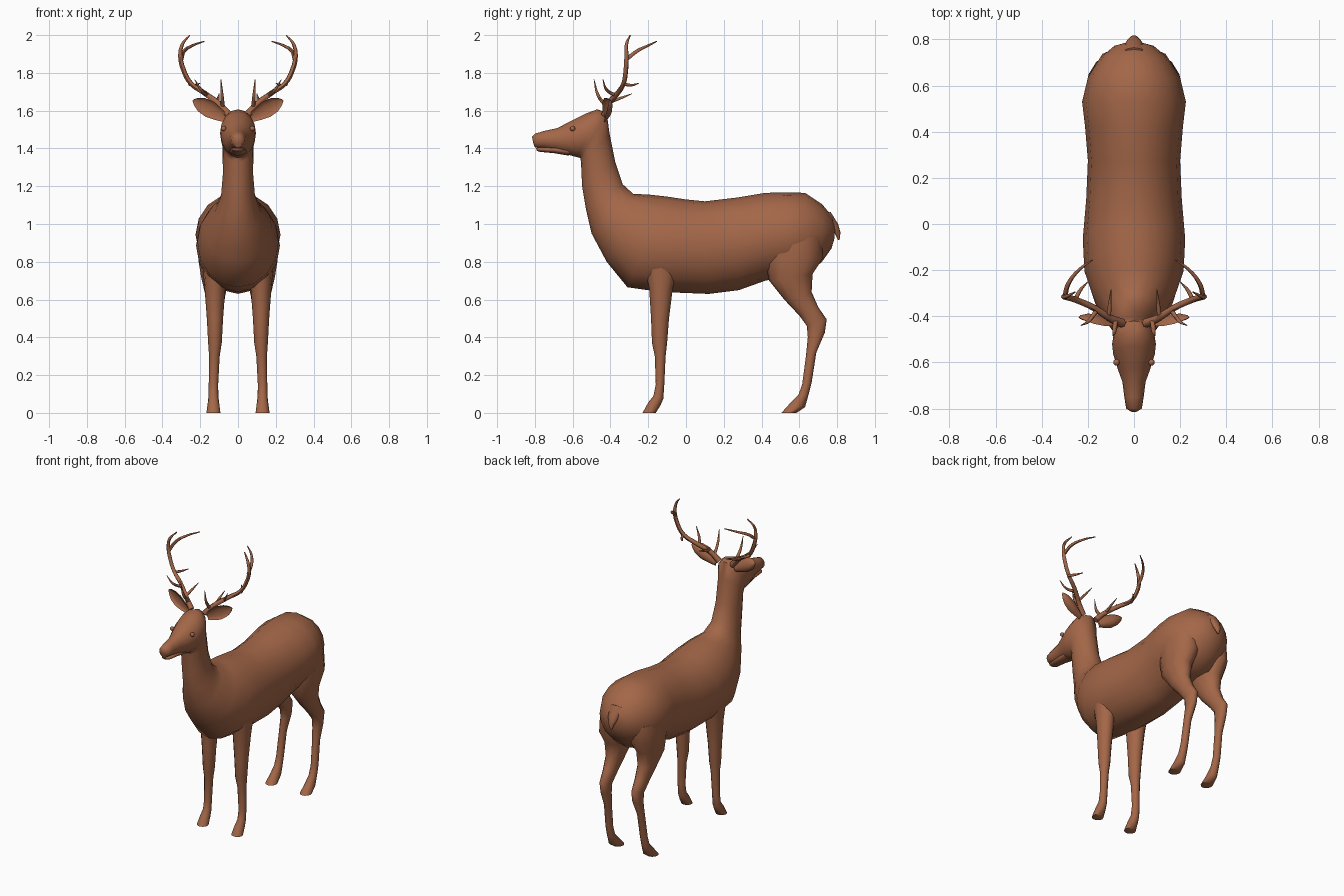
import bpy, bmesh, math
from mathutils import Vector

fur = bpy.data.materials.new("brown")
fur.diffuse_color = (0.37, 0.135, 0.065, 1)


def finish(ob, mirror=False, angle=60):
    ob.data.materials.clear()
    ob.data.materials.append(fur)
    bpy.ops.object.select_all(action='DESELECT')
    ob.select_set(True)
    bpy.context.view_layer.objects.active = ob
    bpy.ops.object.shade_smooth_by_angle(angle=math.radians(angle))
    if mirror:
        ob.modifiers.new("mirror", 'MIRROR')


def skin(name, rings, mirror=False):
    """Join rings of points into one closed surface."""
    bm = bmesh.new()
    loops = [[bm.verts.new(p) for p in r] for r in rings]
    n = len(loops[0])
    for a, b in zip(loops, loops[1:]):
        for i in range(n):
            j = (i + 1) % n
            bm.faces.new((a[i], a[j], b[j], b[i]))
    bm.faces.new(loops[0])
    bm.faces.new(loops[-1])
    bmesh.ops.recalc_face_normals(bm, faces=bm.faces)
    me = bpy.data.meshes.new(name)
    bm.to_mesh(me)
    bm.free()
    ob = bpy.data.objects.new(name, me)
    bpy.context.collection.objects.link(ob)
    finish(ob, mirror)


def loft(name, sections, x=0.0, n=16, mirror=False):
    """Sections are (y1, z1, y2, z2, half width[, x]): opposite outline points."""
    rings = []
    for y1, z1, y2, z2, w, *cx in sections:
        c = Vector((cx[0] if cx else x, (y1 + y2) / 2, (z1 + z2) / 2))
        up = Vector((0, (y2 - y1) / 2, (z2 - z1) / 2))
        rings.append([c + up * math.cos(t) + Vector((w * math.sin(t), 0, 0))
                      for t in (2 * math.pi * i / n for i in range(n))])
    skin(name, rings, mirror)


# Head, neck and trunk in one sweep from nose to rump
loft("body", [
    (-.808, 1.425, -.815, 1.462, .016), (-.80, 1.405, -.80, 1.478, .034),
    (-.75, 1.40, -.75, 1.493, .042), (-.69, 1.388, -.68, 1.508, .05),
    (-.64, 1.372, -.62, 1.54, .07), (-.60, 1.36, -.53, 1.585, .09),
    (-.57, 1.352, -.47, 1.607, .095), (-.56, 1.35, -.42, 1.59, .09),
    (-.556, 1.33, -.405, 1.48, .082), (-.55, 1.20, -.375, 1.33, .08),
    (-.53, 1.08, -.335, 1.21, .09), (-.50, .95, -.28, 1.16, .125),
    (-.42, .80, -.19, 1.155, .18), (-.31, .665, -.10, 1.145, .215),
    (-.13, .64, 0, 1.13, .222), (.12, .63, .10, 1.12, .207),
    (.28, .65, .27, 1.14, .20), (.42, .70, .42, 1.165, .212),
    (.53, .72, .53, 1.167, .225), (.64, .73, .63, 1.165, .20),
    (.72, .80, .72, 1.105, .148), (.77, .87, .775, 1.04, .085),
    (.785, .92, .79, .99, .03)])

# Lower jaw, below the mouth line
loft("lower_jaw", [
    (-.79, 1.388, -.795, 1.402, .018), (-.775, 1.382, -.775, 1.408, .031),
    (-.70, 1.375, -.70, 1.41, .036), (-.62, 1.362, -.62, 1.41, .045)], n=12)

# Tail
loft("tail", [
    (.71, 1.04, .765, 1.065, .05), (.765, .98, .805, 1.0, .036),
    (.79, .945, .818, .955, .02), (.805, .915, .813, .915, .005)], n=10)

# Legs
loft("front_leg", [
    (-.24, .86, -.02, .86, .075, .12), (-.195, .66, -.07, .66, .055, .122),
    (-.185, .50, -.09, .50, .043, .122), (-.18, .37, -.10, .37, .036, .122),
    (-.165, .30, -.108, .30, .028, .125), (-.16, .15, -.115, .15, .025, .13),
    (-.172, .09, -.12, .075, .026, .13), (-.20, .055, -.135, .04, .031, .13),
    (-.23, 0, -.16, 0, .037, .13)], n=12, mirror=True)
loft("back_leg", [
    (.40, .93, .72, .93, .09, .115), (.42, .80, .725, .82, .095, .115),
    (.44, .70, .67, .735, .075, .12), (.52, .60, .665, .64, .052, .12),
    (.60, .515, .70, .56, .041, .12), (.64, .46, .745, .495, .033, .12),
    (.645, .40, .735, .425, .03, .12), (.635, .30, .69, .32, .024, .125),
    (.615, .15, .665, .16, .024, .13), (.595, .095, .647, .09, .026, .13),
    (.55, .05, .63, .03, .031, .13), (.505, 0, .585, 0, .037, .13)],
    n=12, mirror=True)

# Ears: leaf shapes with a hollow front
base, tip = Vector((.07, -.43, 1.56)), Vector((.238, -.405, 1.655))
side = Vector((-.45, -.15, .88)).normalized()
ear = []
for t, w in ((0, .022), (.25, .036), (.5, .046), (.75, .04), (.92, .022), (1, .005)):
    c = base.lerp(tip, t)
    ring = []
    for i in range(12):
        a = 2 * math.pi * i / 12
        s = math.sin(a)
        depth = s * w if s > 0 else -s * w * .45
        ring.append(c + side * w * math.cos(a) + Vector((.2, .95, 0)) * (depth - w * .4))
    ear.append(ring)
skin("ear", ear, True)

# Eyes
bpy.ops.mesh.primitive_uv_sphere_add(segments=12, ring_count=8, radius=.014)
eye = bpy.context.object
eye.name = "eye"
for v in eye.data.vertices:
    v.co += Vector((.076, -.60, 1.505))
finish(eye, True)

# Antlers: curved beam and tines, each point (x, y, z, radius)
cu = bpy.data.curves.new("antler", 'CURVE')
cu.dimensions = '3D'
cu.bevel_depth = 1
cu.bevel_resolution = 1
cu.use_fill_caps = True
cu.resolution_u = 4
for path in (
    [(.05, -.43, 1.58, .02), (.10, -.41, 1.635, .016), (.18, -.36, 1.695, .014),
     (.25, -.33, 1.745, .013), (.29, -.318, 1.82, .013), (.305, -.315, 1.89, .012),
     (.295, -.315, 1.95, .009), (.255, -.295, 2.0, .003)],
    [(.30, -.317, 1.87, .011), (.285, -.26, 1.915, .01), (.24, -.20, 1.945, .007),
     (.18, -.155, 1.967, .003)],
    [(.255, -.33, 1.74, .01), (.235, -.29, 1.735, .008), (.20, -.25, 1.745, .002)],
    [(.11, -.405, 1.645, .01), (.105, -.35, 1.665, .008), (.10, -.285, 1.69, .002)],
    [(.08, -.42, 1.62, .011), (.085, -.465, 1.68, .009), (.09, -.487, 1.765, .002)],
    [(.16, -.37, 1.68, .01), (.195, -.42, 1.71, .008), (.23, -.44, 1.765, .002)],
):
    sp = cu.splines.new('BEZIER')
    sp.bezier_points.add(len(path) - 1)
    for bp, (x, y, z, r) in zip(sp.bezier_points, path):
        bp.co = (x, y, z)
        bp.radius = r
        bp.handle_left_type = bp.handle_right_type = 'AUTO'
antler = bpy.data.objects.new("antler", cu)
bpy.context.collection.objects.link(antler)
bpy.ops.object.select_all(action='DESELECT')
antler.select_set(True)
bpy.context.view_layer.objects.active = antler
bpy.ops.object.convert(target='MESH')
finish(bpy.context.object, True)
